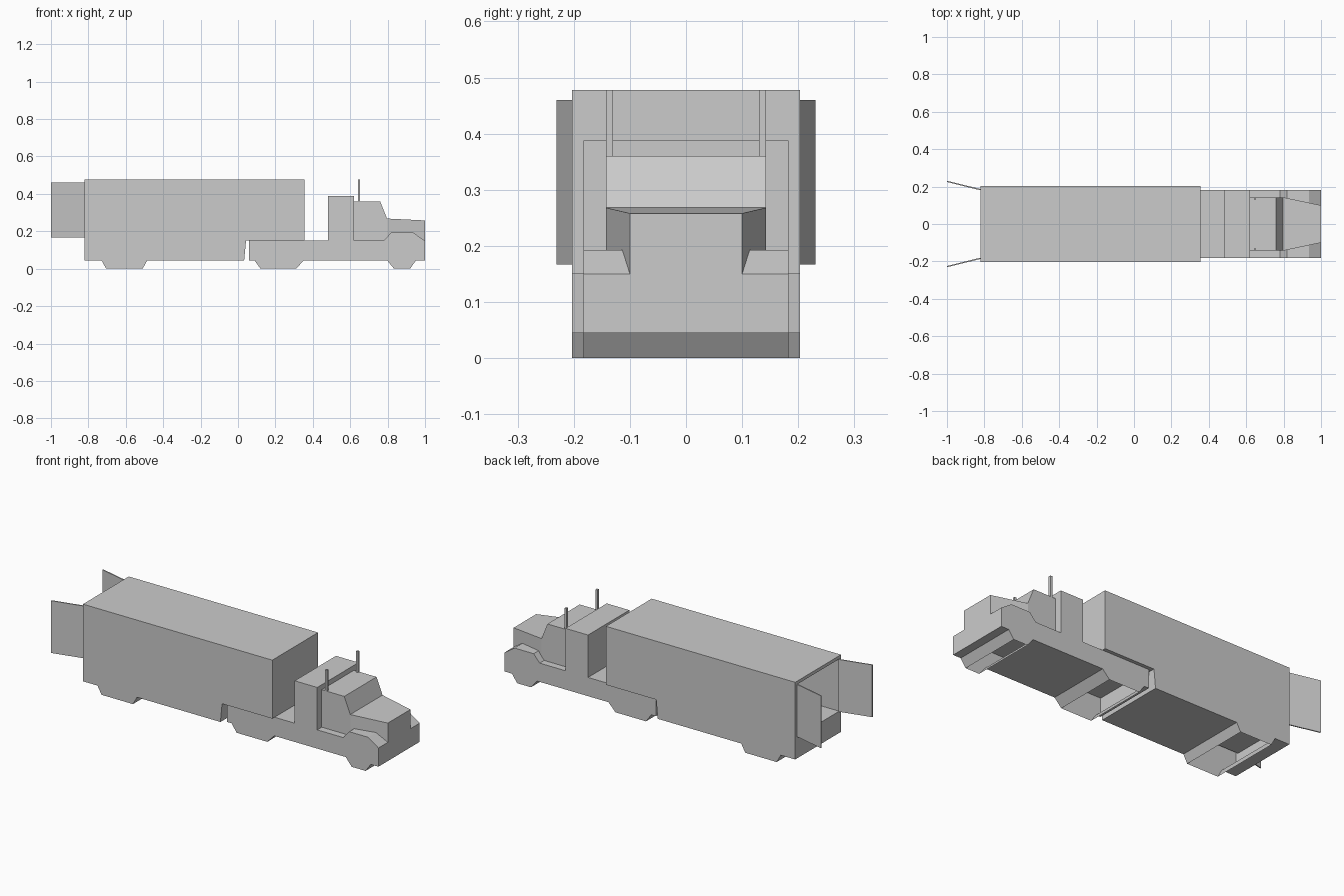
import bpy, bmesh
from mathutils import Vector

if "Cube" in bpy.data.objects:
    bpy.data.objects.remove(bpy.data.objects["Cube"])

grey = bpy.data.materials.new("light_grey")
grey.diffuse_color = (0.6, 0.6, 0.6, 1)
grey.use_nodes = True
grey.node_tree.nodes["Principled BSDF"].inputs["Base Color"].default_value = grey.diffuse_color


def finish(bm, name):
    bmesh.ops.recalc_face_normals(bm, faces=bm.faces[:])
    mesh = bpy.data.meshes.new(name)
    bm.to_mesh(mesh)
    bm.free()
    mesh.materials.append(grey)
    obj = bpy.data.objects.new(name, mesh)
    bpy.context.collection.objects.link(obj)
    return obj


def extrude(points, offset):
    """Closed prism from a loop of 3D points."""
    bm = bmesh.new()
    face = bm.faces.new([bm.verts.new(p) for p in points])
    res = bmesh.ops.extrude_face_region(bm, geom=[face], use_keep_orig=True)
    moved = [v for v in res["geom"] if isinstance(v, bmesh.types.BMVert)]
    bmesh.ops.translate(bm, verts=moved, vec=offset)
    bmesh.ops.recalc_face_normals(bm, faces=bm.faces[:])
    return bm


def side_prism(profile, half):
    """Side profile (x, z) swept across the width."""
    return extrude([(x, -half, z) for x, z in profile], (0, 2 * half, 0))


def open_wheel_bottoms(bm):
    low = [f for f in bm.faces if all(v.co.z < 0.001 for v in f.verts)]
    bmesh.ops.delete(bm, geom=low, context='FACES_ONLY')


# Trailer: side profile with rear wheel block, hollowed from the back
bm = side_prism([(-0.82, 0.045), (-0.73, 0.045), (-0.705, 0), (-0.51, 0),
                 (-0.485, 0.045), (0.033, 0.045), (0.043, 0.15),
                 (0.355, 0.15), (0.355, 0.478), (-0.82, 0.478)], 0.203)
rear = next(f for f in bm.faces if f.normal.x < -0.99 and f.calc_center_median().x < -0.8)
bmesh.ops.inset_individual(bm, faces=[rear], thickness=0.02)
for v in rear.verts:
    v.co.y = 0.187 if v.co.y > 0 else -0.187
    v.co.z = 0.46 if v.co.z > 0.26 else 0.167
res = bmesh.ops.extrude_face_region(bm, geom=[rear])
bmesh.ops.translate(bm, vec=(1.16, 0, 0),
                    verts=[v for v in res["geom"] if isinstance(v, bmesh.types.BMVert)])
if rear.is_valid:
    bmesh.ops.delete(bm, geom=[rear], context='FACES_ONLY')
open_wheel_bottoms(bm)
finish(bm, "trailer")

# Tractor chassis with rear and front wheel blocks
bm = side_prism([(0.059, 0.15), (0.059, 0.045), (0.088, 0.045), (0.12, 0),
                 (0.31, 0), (0.353, 0.045), (0.797, 0.045), (0.834, 0),
                 (0.92, 0), (0.952, 0.045), (1, 0.045), (1, 0.15)], 0.183)
open_wheel_bottoms(bm)
finish(bm, "chassis")

# Fenders, sleeper and cab
finish(side_prism([(0.78, 0.15), (0.818, 0.193), (0.936, 0.193), (1, 0.15)], 0.183), "fenders")
finish(side_prism([(0.48, 0.15), (0.62, 0.15), (0.62, 0.388), (0.48, 0.388)], 0.183), "sleeper")
finish(side_prism([(0.62, 0.15), (0.797, 0.15), (0.797, 0.268),
                   (0.76, 0.36), (0.62, 0.36)], 0.143), "cab")

# Hood narrowing to the front
bm = side_prism([(0.797, 0.15), (1, 0.15), (1, 0.258), (0.797, 0.268)], 0.143)
for v in bm.verts:
    if v.co.x > 0.99:
        v.co.y *= 0.1 / 0.143
finish(bm, "hood")

# Open rear doors and exhaust stacks on both sides
for s, side in ((1, "left"), (-1, "right")):
    plan = [(-0.82, 0.18), (-0.82, 0.187), (-1, 0.231), (-0.998, 0.224)]
    finish(extrude([(x, s * y, 0.167) for x, y in plan], (0, 0, 0.293)), side + "_rear_door")
    plan = [(0.641, 0.13), (0.653, 0.13), (0.653, 0.143), (0.641, 0.143)]
    finish(extrude([(x, s * y, 0.35) for x, y in plan], (0, 0, 0.128)), side + "_exhaust_stack")
